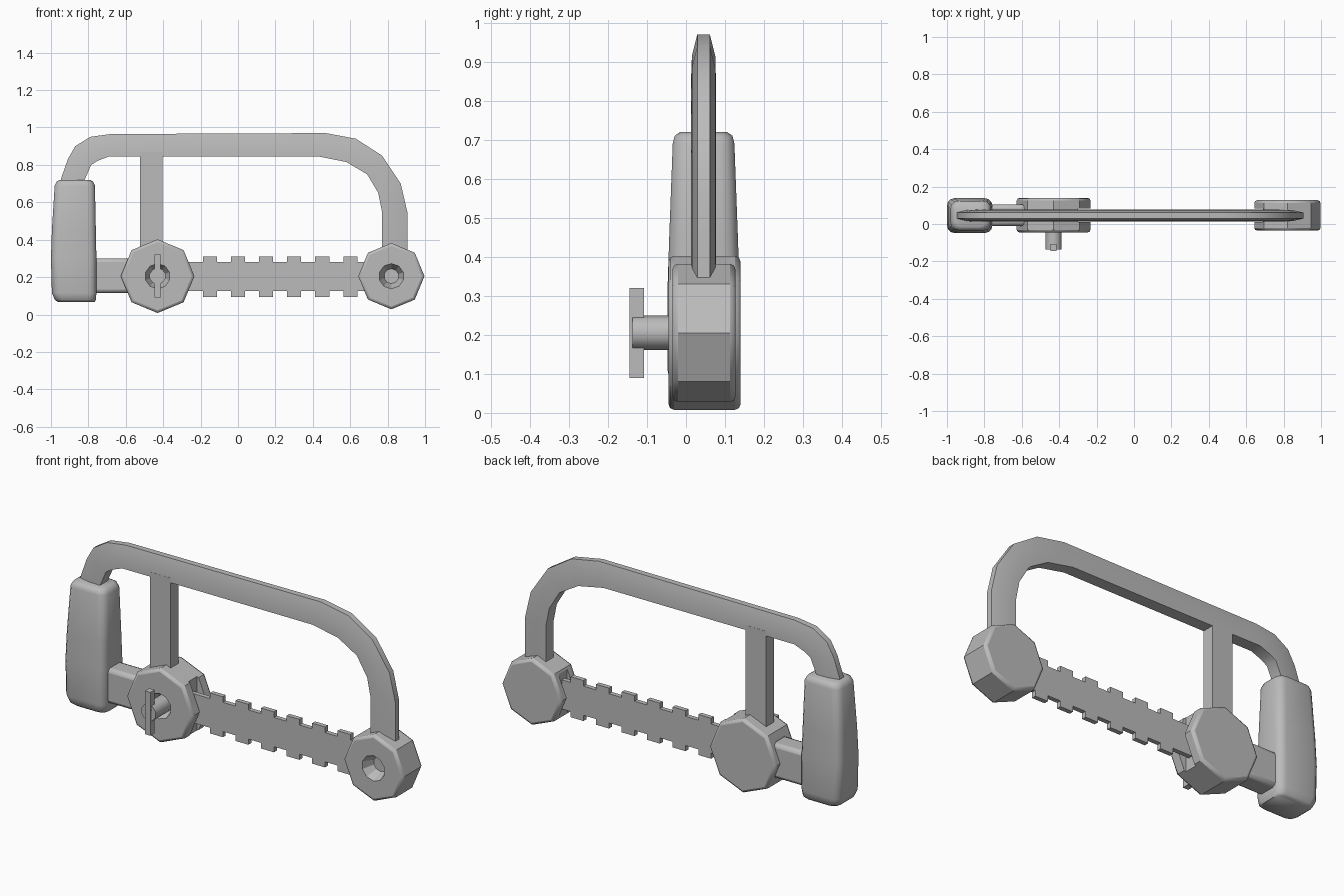
import bpy, bmesh, math
from mathutils import Matrix

cube = bpy.data.objects.get("Cube")
if cube:
    bpy.data.objects.remove(cube, do_unlink=True)

grey = bpy.data.materials.new("plain grey")
grey.use_nodes = True
grey.diffuse_color = (0.5, 0.5, 0.5, 1)
grey.node_tree.nodes["Principled BSDF"].inputs["Base Color"].default_value = (0.5, 0.5, 0.5, 1)
MID = 0.045


def finish(name, bm, smooth=None, bevel=0, segments=2):
    bmesh.ops.recalc_face_normals(bm, faces=bm.faces)
    mesh = bpy.data.meshes.new(name)
    bm.to_mesh(mesh)
    bm.free()
    mesh.materials.append(grey)
    ob = bpy.data.objects.new(name, mesh)
    bpy.context.collection.objects.link(ob)
    if bevel:
        mod = ob.modifiers.new("rounded edges", 'BEVEL')
        mod.width, mod.segments = bevel, segments
        mod.limit_method, mod.angle_limit = 'ANGLE', math.radians(50)
    if smooth:
        bpy.ops.object.select_all(action='DESELECT')
        ob.select_set(True)
        bpy.context.view_layer.objects.active = ob
        bpy.ops.object.shade_smooth_by_angle(angle=math.radians(smooth))
    return ob


def box(name, x, y, z, **kw):
    bm = bmesh.new()
    size = Matrix.Diagonal((x[1] - x[0], y[1] - y[0], z[1] - z[0], 1))
    centre = Matrix.Translation((sum(x) / 2, sum(y) / 2, sum(z) / 2))
    bmesh.ops.create_cube(bm, size=1, matrix=centre @ size)
    return finish(name, bm, **kw)


def disc(name, x, z, front, back, r_front, r_back, sides=8, **kw):
    """Drum or cone lying along y."""
    bm = bmesh.new()
    m = Matrix.Translation((x, (front + back) / 2, z)) @ Matrix.Rotation(math.pi / 2, 4, 'X')
    bmesh.ops.create_cone(bm, cap_ends=True, segments=sides, radius1=r_back,
                          radius2=r_front, depth=back - front, matrix=m)
    return finish(name, bm, **kw)


def loft(name, rings, **kw):
    bm = bmesh.new()
    loops = [[bm.verts.new(p) for p in ring] for ring in rings]
    n = len(loops[0])
    for a, b in zip(loops, loops[1:]):
        for i in range(n):
            j = (i + 1) % n
            bm.faces.new((a[i], a[j], b[j], b[i]))
    bm.faces.new(loops[0])
    bm.faces.new(loops[-1])
    return finish(name, bm, **kw)


def cut(ob, cutter):
    cutter.hide_render = True
    cutter.hide_viewport = True
    mod = ob.modifiers.new("cut", 'BOOLEAN')
    mod.operation, mod.solver, mod.object = 'DIFFERENCE', 'EXACT', cutter


# Bowed frame: outer and inner edge points, narrow outside and wide inside
edges = [((-.95, .66), (-.83, .66)), ((-.945, .73), (-.82, .72)), ((-.91, .83), (-.785, .80)),
         ((-.87, .90), (-.75, .822)), ((-.79, .95), (-.69, .845)), ((-.68, .965), (-.62, .845)),
         ((.47, .97), (.43, .845)), ((.63, .94), (.58, .815)), ((.77, .85), (.69, .75)),
         ((.87, .70), (.75, .65)), ((.905, .55), (.77, .55)), ((.905, .34), (.77, .34))]
rings = []
for (ox, oz), (ix, iz) in edges:
    ring = []
    for t, w in ((0, .016), (.45, .03), (1, .032)):
        ring.append((ox + (ix - ox) * t, MID + w, oz + (iz - oz) * t))
    ring += [(x, 2 * MID - y, z) for x, y, z in reversed(ring)]
    rings.append(ring)
loft("bowed_frame", rings, smooth=40)

# Handle grip: rounded rectangles stacked upwards
rings = []
for z, x0, x1, w in ((.068, -.965, -.765, .075), (.08, -.98, -.76, .087), (.115, -.995, -.757, .093),
                     (.30, -1, -.757, .093), (.45, -.995, -.76, .088), (.69, -.98, -.765, .079),
                     (.71, -.97, -.775, .074), (.72, -.955, -.79, .06)):
    ring = []
    cx, h, r = (x0 + x1) / 2, (x1 - x0) / 2, .04
    for k in range(16):
        q, a = k // 4, math.radians(90 * (k // 4) + 30 * (k % 4))
        sx, sy = (1, -1, -1, 1)[q], (1, 1, -1, -1)[q]
        ring.append((cx + sx * (h - r) + r * math.cos(a), MID + sy * (w - r) + r * math.sin(a), z))
    rings.append(ring)
loft("handle_grip", rings, smooth=50)

# Connecting bar and upright strut
box("handle_bar", (-.80, -.55), (-.01, .105), (.115, .30), bevel=.02, smooth=35)
box("upright_strut", (-.525, -.405), (.013, .077), (.30, .87))

# Notched blade, toothed on both edges
bm = bmesh.new()
outline = [(-.42, .28)]
for i in range(6):
    x = -.187 + i * .15
    outline += [(x, .28), (x, .31), (x + .075, .31), (x + .075, .28)]
outline.append((.80, .28))
outline += [(x, .405 - z) for x, z in reversed(outline)]
face = bm.faces.new([bm.verts.new((x, MID - .012, z)) for x, z in outline])
ext = bmesh.ops.extrude_face_region(bm, geom=[face])
bmesh.ops.translate(bm, vec=(0, .024, 0), verts=[v for v in ext["geom"] if isinstance(v, bmesh.types.BMVert)])
finish("toothed_blade", bm)

# Clamp knobs with blade slots and a dished front hole
for name, x, z, r, front, back, slots in (
        ("rear_knob", -.43, .205, .197, -.045, .14, ((-.7, -.585), (-.30, -.2))),
        ("front_knob", .82, .205, .177, -.035, .127, ((.6, .69),))):
    knob = disc(name, x, z, front, back, r, r, bevel=.014, smooth=35)
    for i, span in enumerate(slots):
        cut(knob, box(f"{name}_slot_cutter_{i}", span, (.012, .084), (-.1, .5)))
    cut(knob, disc(name + "_hole_cutter", x, z, front - .01, front + .06, .072, .04, sides=10))

# Wing key in the rear knob
disc("key_shaft", -.43, .205, -.11, .03, .044, .044, sides=10, smooth=40)
disc("key_hub", -.43, .205, -.137, -.10, .044, .044, sides=10, smooth=40)
box("key_wing", (-.446, -.414), (-.145, -.108), (.09, .32))
